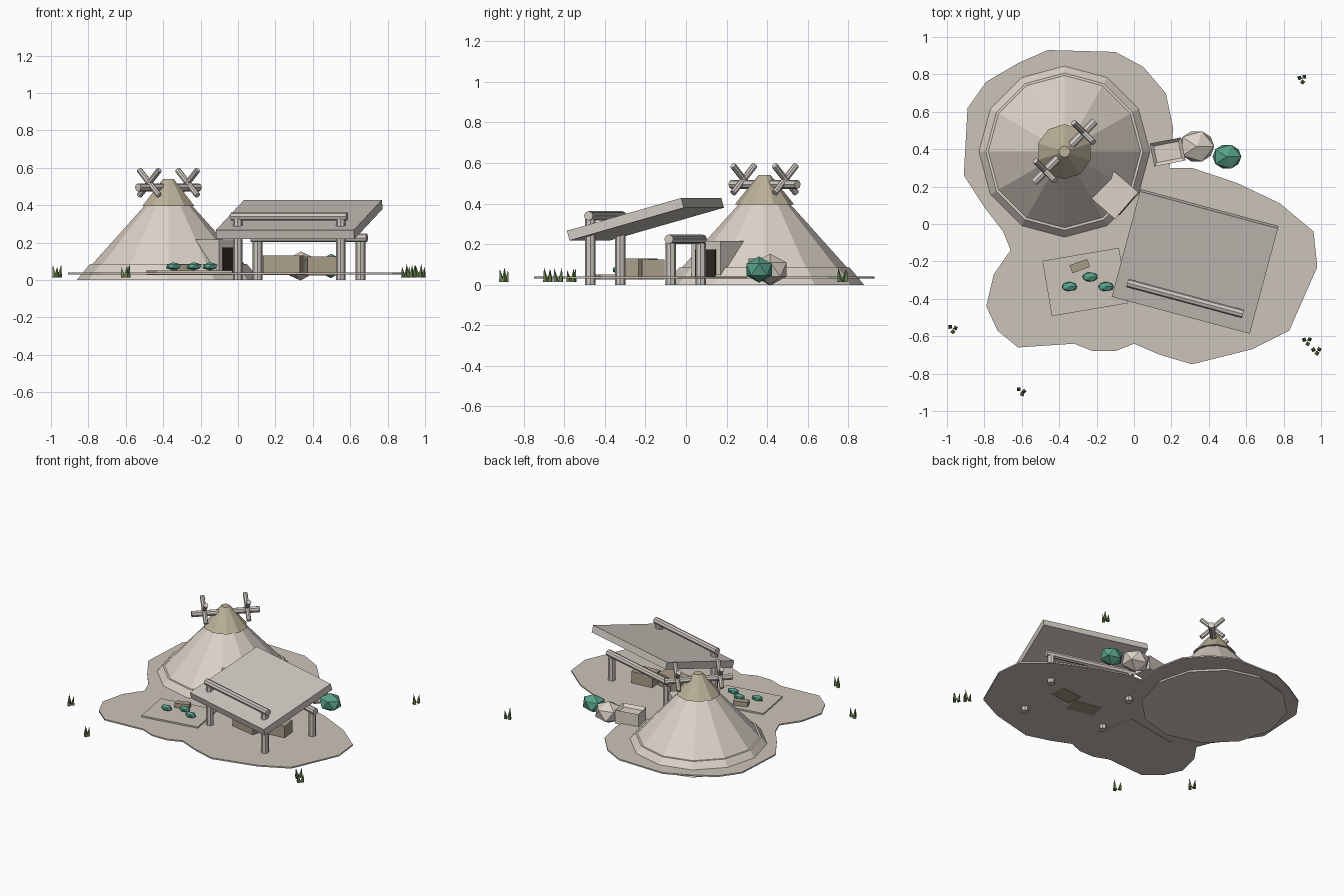
import bpy, bmesh, math, random
from mathutils import Matrix, Vector

cube = bpy.data.objects.get("Cube")
if cube:
    bpy.data.objects.remove(cube, do_unlink=True)


def material(name, r, g, b):
    mat = bpy.data.materials.new(name)
    mat.use_nodes = True
    mat.diffuse_color = (r, g, b, 1)
    mat.node_tree.nodes["Principled BSDF"].inputs["Base Color"].default_value = (r, g, b, 1)
    return mat


earth = material("packed earth", .60, .55, .49)
canvas = material("pale canvas", .72, .65, .58)
straw = material("straw", .50, .44, .32)
wood = material("weathered wood", .62, .58, .53)
crate = material("tan crate", .40, .34, .25)
dark = material("dark opening", .03, .022, .016)
leaf = material("teal leaf", .10, .36, .26)
grass = material("grass green", .15, .24, .08)


def finish(name, bm, mat, matrix=None):
    """Turn a bmesh into a flat shaded object."""
    if matrix:
        bm.transform(matrix)
    bmesh.ops.recalc_face_normals(bm, faces=bm.faces)
    mesh = bpy.data.meshes.new(name)
    bm.to_mesh(mesh)
    bm.free()
    mesh.materials.append(mat)
    obj = bpy.data.objects.new(name, mesh)
    bpy.context.collection.objects.link(obj)
    return obj


def turn(degrees, axis="Z"):
    return Matrix.Rotation(math.radians(degrees), 4, axis)


def place(x, y, z=0, degrees=0):
    return Matrix.Translation((x, y, z)) @ turn(degrees)


def box(name, mat, size, matrix):
    bm = bmesh.new()
    bmesh.ops.create_cube(bm, size=1)
    bmesh.ops.scale(bm, vec=size, verts=bm.verts)
    return finish(name, bm, mat, matrix)


def log(name, mat, start, end, r1, r2=None, sides=8):
    start, end = Vector(start), Vector(end)
    axis = end - start
    bm = bmesh.new()
    bmesh.ops.create_cone(bm, cap_ends=True, segments=sides, radius1=r1,
                          radius2=r1 if r2 is None else r2, depth=axis.length)
    spin = axis.to_track_quat("Z", "Y").to_matrix().to_4x4()
    return finish(name, bm, mat, Matrix.Translation((start + end) / 2) @ spin)


def blob(name, mat, centre, size):
    bm = bmesh.new()
    bmesh.ops.create_icosphere(bm, subdivisions=1, radius=1)
    bmesh.ops.scale(bm, vec=size, verts=bm.verts)
    return finish(name, bm, mat, Matrix.Translation(centre))


# Ground plate
outline = [(-.46, .93), (-.1, .92), (.05, .84), (.17, .7), (.21, .51), (.19, .3),
           (.31, .3), (.55, .22), (.78, .11), (.96, -.04), (.98, -.23), (.83, -.57),
           (.63, -.67), (.31, -.75), (.14, -.7), (0, -.64), (-.1, -.68), (-.22, -.68),
           (-.32, -.64), (-.62, -.66), (-.73, -.57), (-.79, -.44), (-.75, -.27),
           (-.66, -.14), (-.7, -.04), (-.8, .09), (-.91, .26), (-.89, .62),
           (-.79, .76), (-.62, .86)]
bm = bmesh.new()
face = bm.faces.new([bm.verts.new((x, y, .03)) for x, y in outline])
top = bmesh.ops.extrude_face_region(bm, geom=[face])["geom"]
bmesh.ops.translate(bm, vec=(0, 0, .01), verts=[v for v in top if isinstance(v, bmesh.types.BMVert)])
finish("ground", bm, earth)

# Tent: skirt, cone and cap
tx, ty = -.372, .387
for name, mat, z1, z2, r1, r2, sides in (
        ("tent_skirt", canvas, 0, .085, .49, .42, 12),
        ("tent_cone", canvas, .085, .45, .407, .08, 12),
        ("tent_cap", straw, .395, .54, .147, .03, 10)):
    log(name, mat, (tx, ty, z1), (tx, ty, z2), r1, r2, sides)

# Tent entrance with its dark doorway
porch = place(tx, ty, 0, -41)
box("entrance", canvas, (.25, .19, .215), porch @ place(.315, 0, .108))
box("doorway", dark, (.008, .13, .14), porch @ place(.442, 0, .105))

# Ridge beam and crossed poles over the cap
ridge = place(tx, ty, 0, 45)
log("ridge_beam", wood, ridge @ Vector((-.23, 0, .495)), ridge @ Vector((.23, 0, .495)), .022)
for side in (-1, 1):
    for lean in (-1, 1):
        log("crossed_pole", wood, ridge @ Vector((side * .145, -lean * .075, .452)),
            ridge @ Vector((side * .145, lean * .075, .588)), .016)

# Open shelter: tilted roof, four posts, two beams
shelter = place(.327, -.2, 0, -15)
box("shelter_roof", wood, (.764, .605, .05), shelter @ place(0, 0, .323) @ turn(15.5, "X"))
for y, height, lift in ((-.205, .325, .34), (.205, .205, .225)):
    log("shelter_beam", wood, shelter @ Vector((-.32, y, lift)), shelter @ Vector((.32, y, lift)), .023)
    for x in (-.285, .285):
        log("shelter_post", wood, shelter @ Vector((x, y, 0)), shelter @ Vector((x, y, height)), .026)

# Crates under the shelter
box("crate_left", crate, (.2, .12, .105), place(.245, -.22, .078, -12))
box("crate_right", crate, (.16, .11, .1), place(.445, -.17, .075, 6))

# Garden bed, planter box and low bushes
box("garden_bed", earth, (.415, .3, .025), place(-.26, -.31, .038, 9.7))
box("planter", crate, (.1, .045, .035), place(-.29, -.225, .066, 20))
for x, y in ((-.345, -.335), (-.235, -.283), (-.15, -.335)):
    blob("low_bush", leaf, (x, y, .073), (.046, .028, .022))

# Trough with a recessed top, rock and shrub
bm = bmesh.new()
bmesh.ops.create_cube(bm, size=1)
bmesh.ops.scale(bm, vec=(.17, .125, .1), verts=bm.verts)
top = max(bm.faces, key=lambda f: f.calc_center_median().z)
bmesh.ops.inset_region(bm, faces=[top], thickness=.025)
bmesh.ops.translate(bm, vec=(0, 0, -.02), verts=top.verts)
finish("trough", bm, canvas, place(.18, .385, .08, 11))
blob("rock", canvas, (.335, .415, .075), (.105, .095, .078))
blob("shrub", leaf, (.497, .36, .075), (.086, .074, .065))

# Grass tufts
random.seed(3)
for x, y in ((-.97, -.56), (-.605, -.895), (.9, .775), (.925, -.625), (.975, -.675)):
    for i in range(3):
        angle = i * math.tau / 3 + random.random()
        dx, dy = math.cos(angle) * .016, math.sin(angle) * .016
        log("grass_blade", grass, (x + dx, y + dy, .015),
            (x + dx * 1.6, y + dy * 1.6, random.uniform(.07, .09)), .014, 0, 4)
